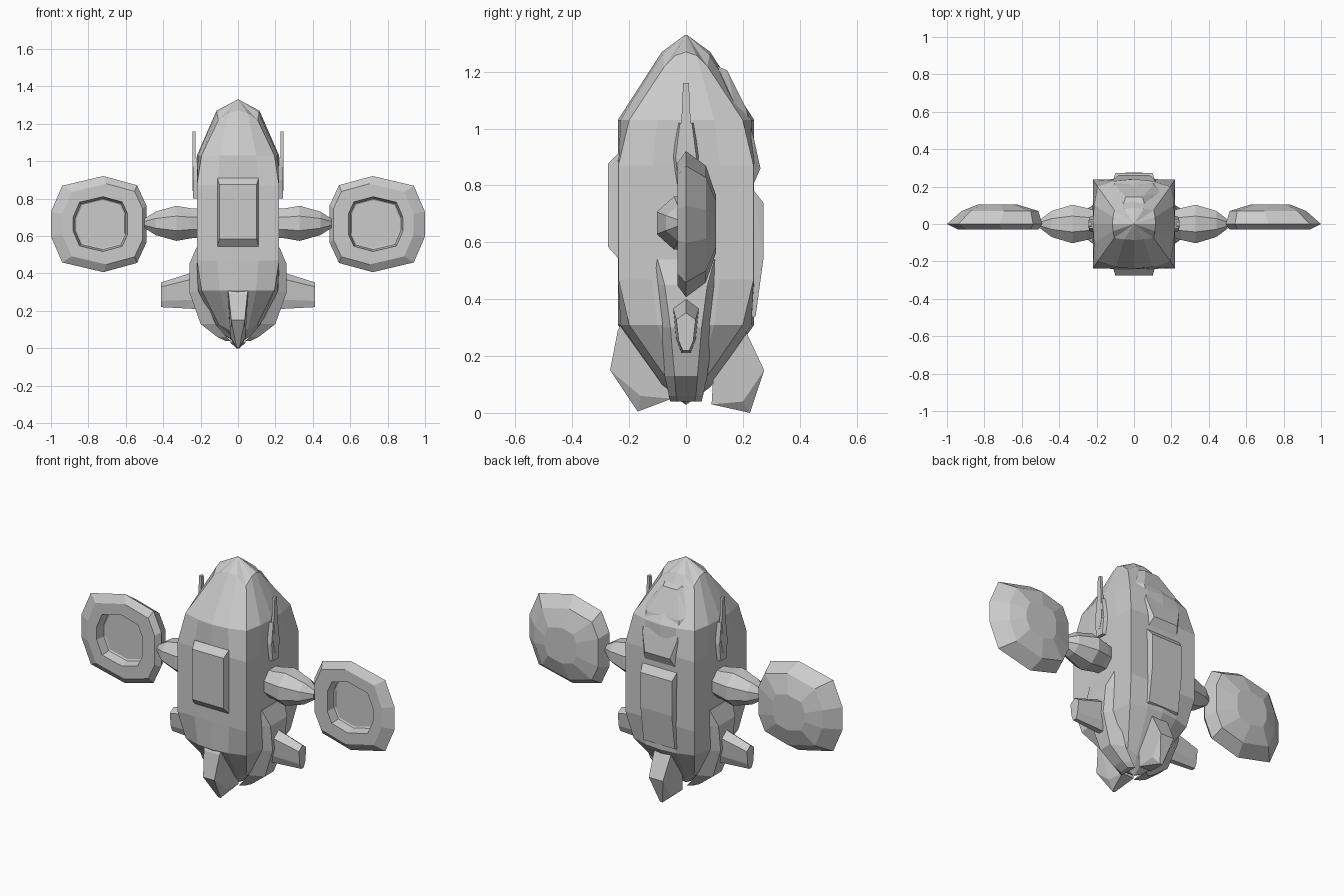
import bpy, bmesh
from math import cos, sin, pi

if "Cube" in bpy.data.objects:
    bpy.data.objects.remove(bpy.data.objects["Cube"])


def finish(name, bm):
    bmesh.ops.recalc_face_normals(bm, faces=bm.faces)
    me = bpy.data.meshes.new(name)
    bm.to_mesh(me)
    bm.free()
    ob = bpy.data.objects.new(name, me)
    bpy.context.collection.objects.link(ob)
    return ob


def loft(name, rings):
    """Skin a list of equal-length point rings and cap both ends."""
    bm = bmesh.new()
    rows = [[bm.verts.new(p) for p in r] for r in rings]
    n = len(rows[0])
    for a, b in zip(rows, rows[1:]):
        for i in range(n):
            j = (i + 1) % n
            bm.faces.new((a[i], a[j], b[j], b[i]))
    bm.faces.new(rows[0])
    bm.faces.new(rows[-1])
    return finish(name, bm)


def hull(name, pts):
    bm = bmesh.new()
    for p in pts:
        bm.verts.new(p)
    res = bmesh.ops.convex_hull(bm, input=bm.verts)
    loose = [v for v in bm.verts if not v.link_faces]
    bmesh.ops.delete(bm, geom=loose, context='VERTS')
    bmesh.ops.dissolve_limit(bm, angle_limit=0.02, verts=bm.verts, edges=bm.edges)
    return finish(name, bm)


def mirror(ob):
    """Give a side part its twin across x = 0."""
    ctrl = ob.modifiers.new("mirror", 'MIRROR')
    ctrl.use_axis[0] = True
    ctrl.use_mirror_merge = False


# Body: bulged square rings
def body_ring(wx, wy, zm, cx, cy, zc):
    pts = []
    for side in range(4):
        for t in (-1, -.5, 0, .5):
            k = t * t
            z = zm + (zc - zm) * k
            if side % 2 == 0:
                s = 1 if side == 0 else -1
                pts.append((s * (wx + (cx - wx) * k), s * t * cy, z))
            else:
                s = 1 if side == 1 else -1
                pts.append((-s * t * cx, s * (wy + (cy - wy) * k), z))
    return pts


loft("body", [body_ring(*r) for r in (
    (.003, .003, 1.33, .003, .003, 1.33),
    (.115, .085, 1.27, .105, .075, 1.22),
    (.22, .24, 1.03, .195, .2, 1.03),
    (.22, .24, .87, .22, .238, .87),
    (.22, .24, .47, .22, .238, .47),
    (.22, .24, .31, .195, .2, .31),
    (.115, .085, .09, .105, .075, .13),
    (.003, .003, .03, .003, .003, .03))])

# Front and rear panels, and the rear canopy
hull("front_panel", [(s * w, y, z) for s in (-1, 1) for w, y, z in (
    (.11, -.22, .91), (.11, -.24, .91), (.1, -.275, .875),
    (.1, -.275, .585), (.11, -.24, .545), (.11, -.22, .545))])
hull("rear_panel", [(s * w, y, z) for s in (-1, 1) for w, y, z in (
    (.11, .22, .78), (.11, .24, .78), (.1, .272, .74),
    (.1, .272, .54), (.1, .245, .34), (.11, .2, .32))])
hull("rear_canopy", [(s * w, y, z) for s in (-1, 1) for w, y, z in (
    (.055, .11, 1.22), (.045, .145, 1.205), (.135, .17, 1.09), (.105, .212, 1.07),
    (.14, .2, .98), (.11, .24, .96), (.1, .22, .8), (.1, .235, .8), (.08, .262, .86))])

# Landing legs front and back
hull("front_leg", [(s * w, y, z) for s in (-1, 1) for w, y, z in (
    (.055, -.225, .32), (.05, -.24, .29), (.036, -.267, .15), (.008, -.17, .005),
    (.04, -.16, .06), (.04, -.05, .05), (.05, -.1, .2))])
hull("back_leg", [(s * w, y, z) for s in (-1, 1) for w, y, z in (
    (.055, .2, .31), (.045, .275, .15), (.008, .225, 0),
    (.04, .2, .04), (.04, .09, .03), (.05, .1, .2))])

# Lower side pods hugging the hull
pod = []
for xb, xt, z, ho, hi in ((.2, .222, .54, .12, .1), (.2, .26, .45, .11, .075),
                          (.19, .26, .3, .095, .055), (.12, .2, .13, .075, .04),
                          (.06, .11, .06, .06, .035), (.04, .07, .04, .055, .03)):
    pod.append([(xb, -ho, z), (xt, -hi, z), (xt, hi, z), (xb, ho, z)])
mirror(loft("side_pod", pod))

# Stub fins
fin = ((0, 1), (1, .82), (.75, .25), (.35, 0), (-.35, 0), (-.75, .25), (-1, .82))
mirror(loft("stub_fin", [[(x, u * h, z0 + v * (z1 - z0)) for u, v in fin]
                         for x, h, z0, z1 in ((.22, .046, .21, .41),
                                              (.26, .045, .212, .4),
                                              (.412, .034, .22, .352))]))

# Antenna plates and rods
mirror(hull("antenna_plate", [(x, s * w * k, z) for s in (-1, 1)
                              for x, k in ((.2, 1), (.24, .7))
                              for w, z in ((.03, 1.02), (.052, .9), (.035, .8))]))
mirror(hull("antenna_rod", [(x, s * w, z) for s in (-1, 1) for x in (.226, .242)
                            for w, z in ((.01, 1.16), (.016, 1.0), (.022, .9), (.005, .84))]))

# Arms: eight-sided tapered barrels
mirror(loft("arm", [[(x, ry * cos(pi / 8 + i * pi / 4) * 1.08,
                      .668 + rz * sin(pi / 8 + i * pi / 4) * 1.08) for i in range(8)]
                    for x, ry, rz in ((.2, .07, .078), (.25, .085, .08), (.33, .103, .094),
                                      (.44, .07, .063), (.5, .025, .025))]))

# Rotor discs with a recessed front
outline = ((.72, .257), (.94, .205), (1, .065), (1, -.065), (.94, -.205), (.72, -.257),
           (.54, -.208), (.49, -.1), (.49, .1), (.54, .208))
mirror(loft("rotor_disc", [[(c + (x - c) * s, y, .664 + z * s) for x, z in outline]
                           for s, y, c in ((.5, .025, .725), (.53, .02, .725), (.57, -.03, .725),
                                           (.84, -.03, .62), (1, 0, .62), (.8, .07, .6),
                                           (.4, .105, .72))]))
